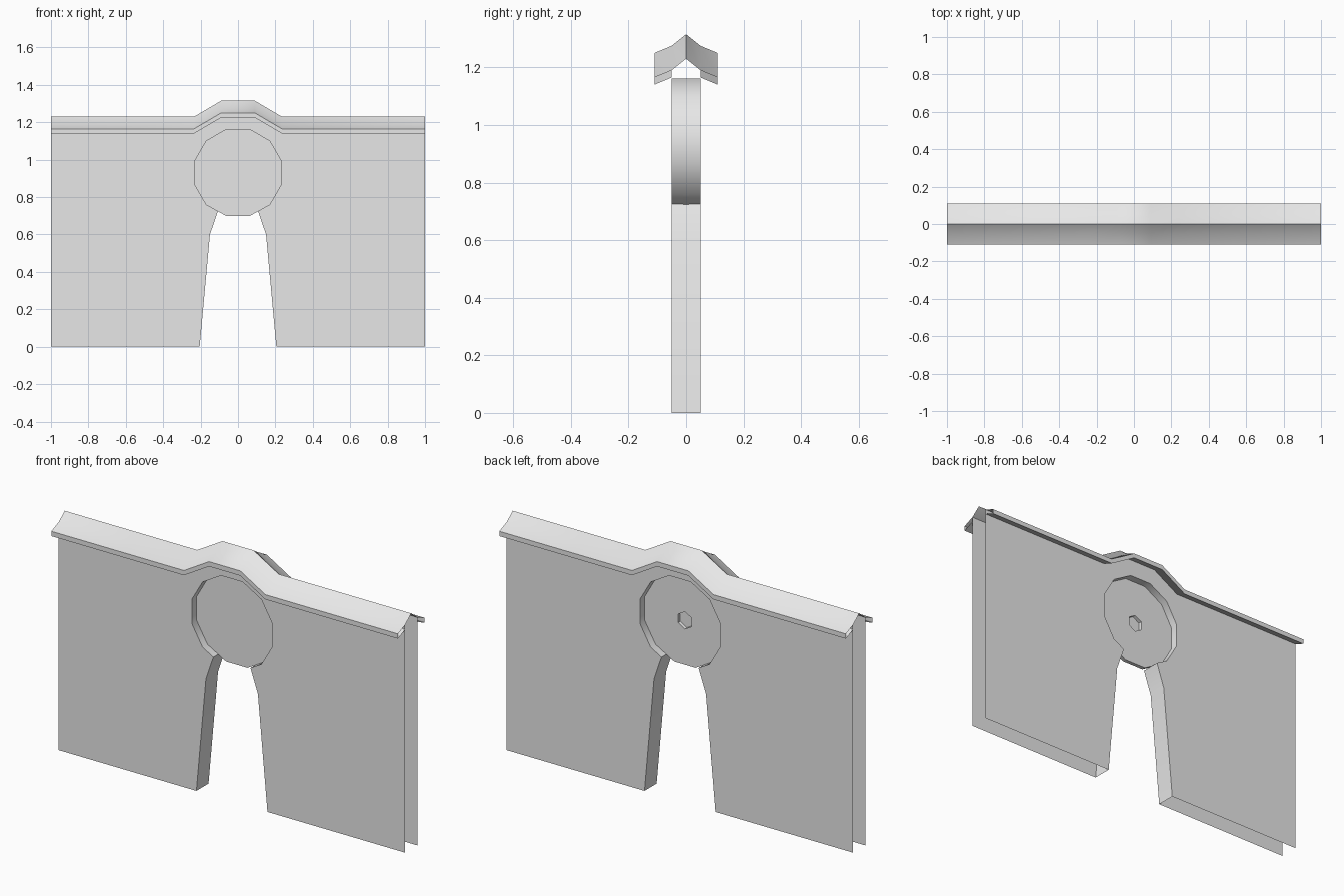
import bpy
import bmesh
from math import cos, sin, radians

cube = bpy.data.objects.get("Cube")
if cube:
    bpy.data.objects.remove(cube, do_unlink=True)

grey = bpy.data.materials.new("pale grey")
grey.use_nodes = True
colour = (0.8, 0.8, 0.8, 1)
grey.diffuse_color = colour
grey.node_tree.nodes["Principled BSDF"].inputs["Base Color"].default_value = colour

HALF = 0.05            # half the wall thickness
CENTRE, RADIUS = 0.93, 0.24


def finish(name, bm):
    mesh = bpy.data.meshes.new(name)
    bm.to_mesh(mesh)
    bm.free()
    mesh.materials.append(grey)
    obj = bpy.data.objects.new(name, mesh)
    bpy.context.collection.objects.link(obj)
    bpy.ops.object.select_all(action="DESELECT")
    obj.select_set(True)
    bpy.context.view_layer.objects.active = obj
    bpy.ops.object.shade_smooth_by_angle(angle=radians(40))
    return obj


def ring(radius, sides, start):
    """Points (x, z) of a regular polygon around the window centre."""
    angles = [radians(start + 360 * k / sides) for k in range(sides)]
    return [(radius * cos(a), CENTRE + radius * sin(a)) for a in angles]


def place(bm, points, y):
    return [bm.verts.new((x, y, z)) for x, z in points]


def mirrored(points):
    """Continue a left half path with its mirror image."""
    return points + [(-x, z) for x, z in reversed(points)]


# Wall: two open sheets, joined around the doorway and round opening
arch = [(-RADIUS * cos(radians(a)), CENTRE + RADIUS * sin(radians(a)))
        for a in (-45, -15, 15, 45, 75)]
opening = mirrored([(-0.205, 0), (-0.15, 0.6), (-0.107, 0.725)] + arch)
top = mirrored([(-1, 1.19), (-0.235, 1.19), (-0.09, 1.275)])
outline = opening + [(1, 0)] + top[::-1] + [(-1, 0)]

bm = bmesh.new()
front = place(bm, outline, -HALF)
back = place(bm, outline, HALF)
bm.faces.new(front)
bm.faces.new(back[::-1])
for i in range(len(opening) - 1):
    bm.faces.new((front[i + 1], front[i], back[i], back[i + 1]))
finish("wall", bm)

# Round panel: recessed on both sides, with a hexagonal socket at the back
bm = bmesh.new()
disc = ring(RADIUS, 12, 15)
socket = ring(0.045, 6, 30)
front = place(bm, disc, -0.01)
back = place(bm, disc, 0.01)
mouth = place(bm, socket, 0.01)
floor = place(bm, socket, -0.008)
bm.faces.new(front)
bm.faces.new(floor[::-1])
for i in range(12):
    j = (i + 1) % 12
    bm.faces.new((front[j], front[i], back[i], back[j]))
for k in range(6):
    n = (k + 1) % 6
    bm.faces.new((mouth[k], mouth[n], back[2 * n], back[2 * k + 1], back[2 * k]))
    bm.faces.new((mouth[n], mouth[k], floor[k], floor[n]))
finish("round_panel", bm)

# Roof capping: ridge profile swept along the wall and over the raised middle
profile = [(-HALF, 1.165), (-0.11, 1.14), (-0.11, 1.165), (-HALF, 1.19), (0, 1.23)]
profile += [(-y, z) for y, z in reversed(profile[:-1])]
path = mirrored([(-1, 0), (-0.235, 0), (-0.09, 0.085)])

bm = bmesh.new()
rows = [[bm.verts.new((x, y, z + lift)) for y, z in profile] for x, lift in path]
for a, b in zip(rows, rows[1:]):
    for i in range(len(profile) - 1):
        bm.faces.new((a[i], b[i], b[i + 1], a[i + 1]))
finish("roof_capping", bm)
